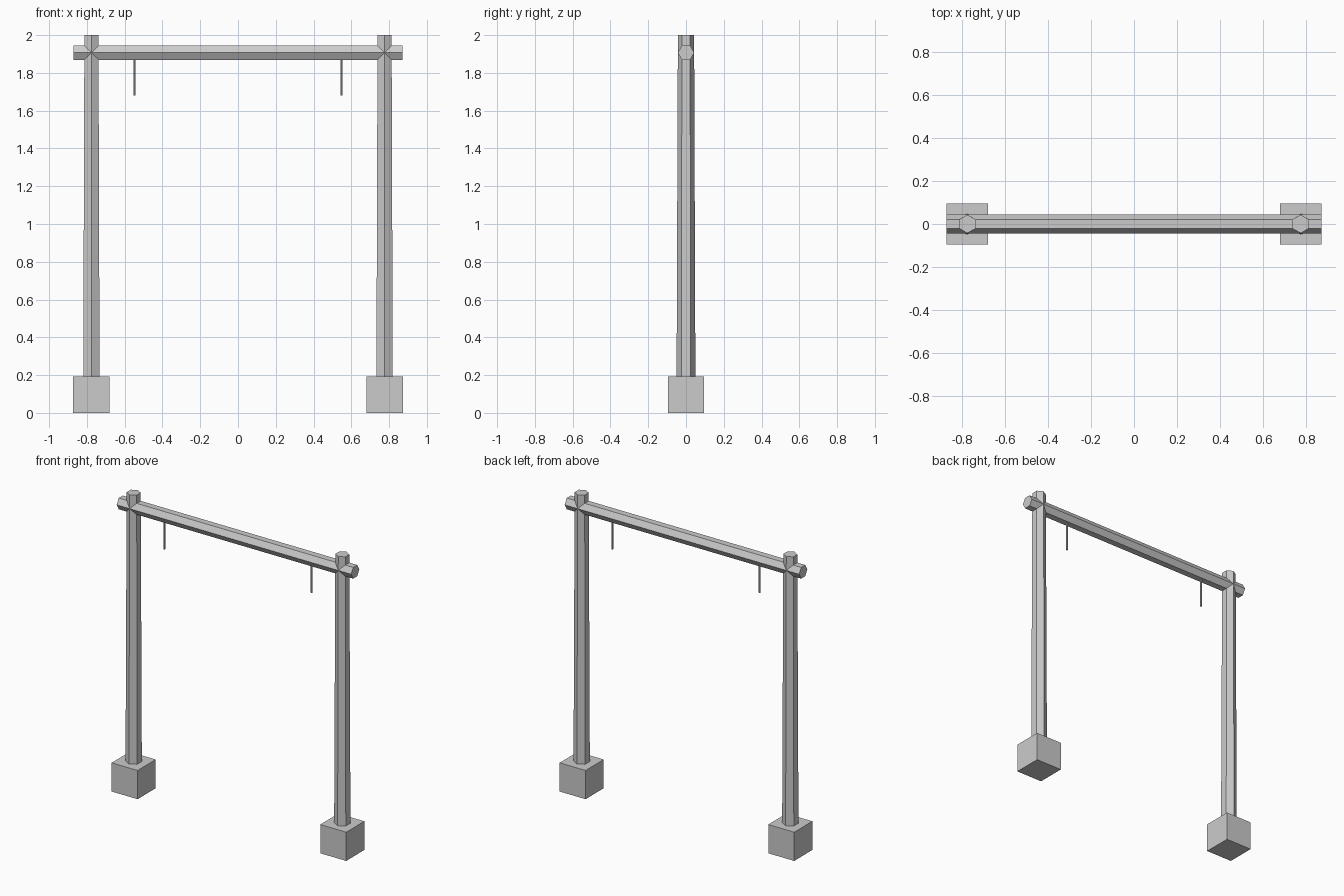
import bpy, math

if "Cube" in bpy.data.objects:
    bpy.data.objects.remove(bpy.data.objects["Cube"])

grey = bpy.data.materials.new("stone grey")
grey.diffuse_color = (0.6, 0.6, 0.6, 1)
grey.use_nodes = True
grey.node_tree.nodes["Principled BSDF"].inputs["Base Color"].default_value = grey.diffuse_color

POST_X = 0.776   # post centre line
BEAM_Z = 1.907   # beam centre height


def finish(name):
    ob = bpy.context.object
    ob.name = name
    ob.data.materials.append(grey)
    return ob


def prism(name, r1, r2, z0, z1, x=0, sides=6):
    """Upright tapered prism with a corner facing front and back."""
    bpy.ops.mesh.primitive_cone_add(vertices=sides, radius1=r1, radius2=r2, depth=z1 - z0,
                                    location=(x, 0, (z0 + z1) / 2))
    return finish(name)


for side, s in (("left", -1), ("right", 1)):
    # Square footing block
    bpy.ops.mesh.primitive_cube_add(size=0.193, location=(s * POST_X, 0, 0.0965))
    finish(side + "_footing")
    # Tapered hexagonal post
    prism(side + "_post", 0.05, 0.043, 0.15, 2.0, s * POST_X)
    # Thin hanging peg under the beam
    prism(side + "_peg", 0.006, 0.006, 1.68, 1.89, s * 0.548)

# Hexagonal crossbeam, flat on top and pointed to front and back
beam = prism("crossbeam", 0.0435, 0.0435, -0.872, 0.872)
beam.rotation_euler = (0, math.pi / 2, 0)
beam.location = (0, 0, BEAM_Z)
